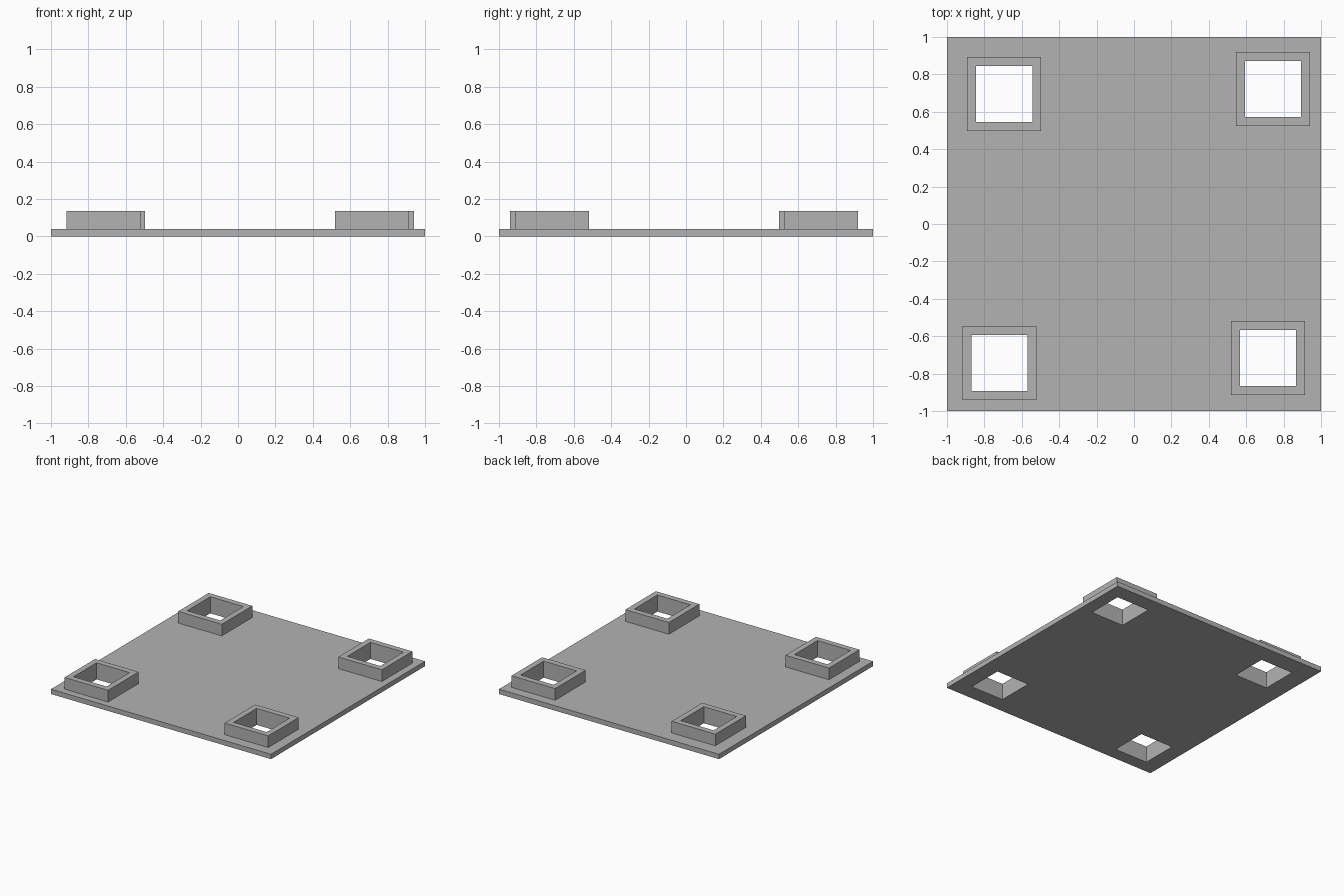
import bpy, bmesh
from mathutils import Vector

cube = bpy.data.objects.get("Cube")
if cube:
    bpy.data.objects.remove(cube, do_unlink=True)

PLATE_TOP, COLLAR_TOP = 0.04, 0.136
OUTER, INNER = 0.396, 0.30

grey = bpy.data.materials.new("plain grey")
grey.use_nodes = True
colour = (0.45, 0.45, 0.45, 1)
grey.diffuse_color = colour
grey.node_tree.nodes["Principled BSDF"].inputs["Base Color"].default_value = colour


def holed_slab(name, centre, size, holes, hole_size, z0, z1):
    """Square slab from z0 to z1 with square through holes."""
    bm = bmesh.new()
    edges = []
    for (cx, cy), s in [(centre, size)] + [(h, hole_size) for h in holes]:
        ring = [bm.verts.new((cx + sx * s / 2, cy + sy * s / 2, z0))
                for sx, sy in ((-1, -1), (1, -1), (1, 1), (-1, 1))]
        edges += [bm.edges.new((ring[i], ring[i - 1])) for i in range(4)]
    bmesh.ops.triangle_fill(bm, edges=edges, use_beauty=True, normal=(0, 0, 1))
    # Raise a copy of the outline face to give walls and a top
    raised = bmesh.ops.extrude_face_region(bm, geom=bm.faces[:], use_keep_orig=True)
    top = [g for g in raised["geom"] if isinstance(g, bmesh.types.BMVert)]
    bmesh.ops.translate(bm, verts=top, vec=Vector((0, 0, z1 - z0)))
    bmesh.ops.recalc_face_normals(bm, faces=bm.faces[:])
    mesh = bpy.data.meshes.new(name)
    bm.to_mesh(mesh)
    bm.free()
    mesh.materials.append(grey)
    obj = bpy.data.objects.new(name, mesh)
    bpy.context.collection.objects.link(obj)
    return obj


# Slightly uneven socket positions near the corners
sockets = {
    "front_right": (-0.72, -0.743),
    "front_left": (0.717, -0.717),
    "back_right": (-0.694, 0.696),
    "back_left": (0.743, 0.722),
}

# Base plate pierced under every socket
holed_slab("base_plate", (0, 0), 2, list(sockets.values()), INNER, 0, PLATE_TOP)

# Raised square collars around the holes
for corner, pos in sockets.items():
    holed_slab(corner + "_collar", pos, OUTER, [pos], INNER, PLATE_TOP, COLLAR_TOP)
